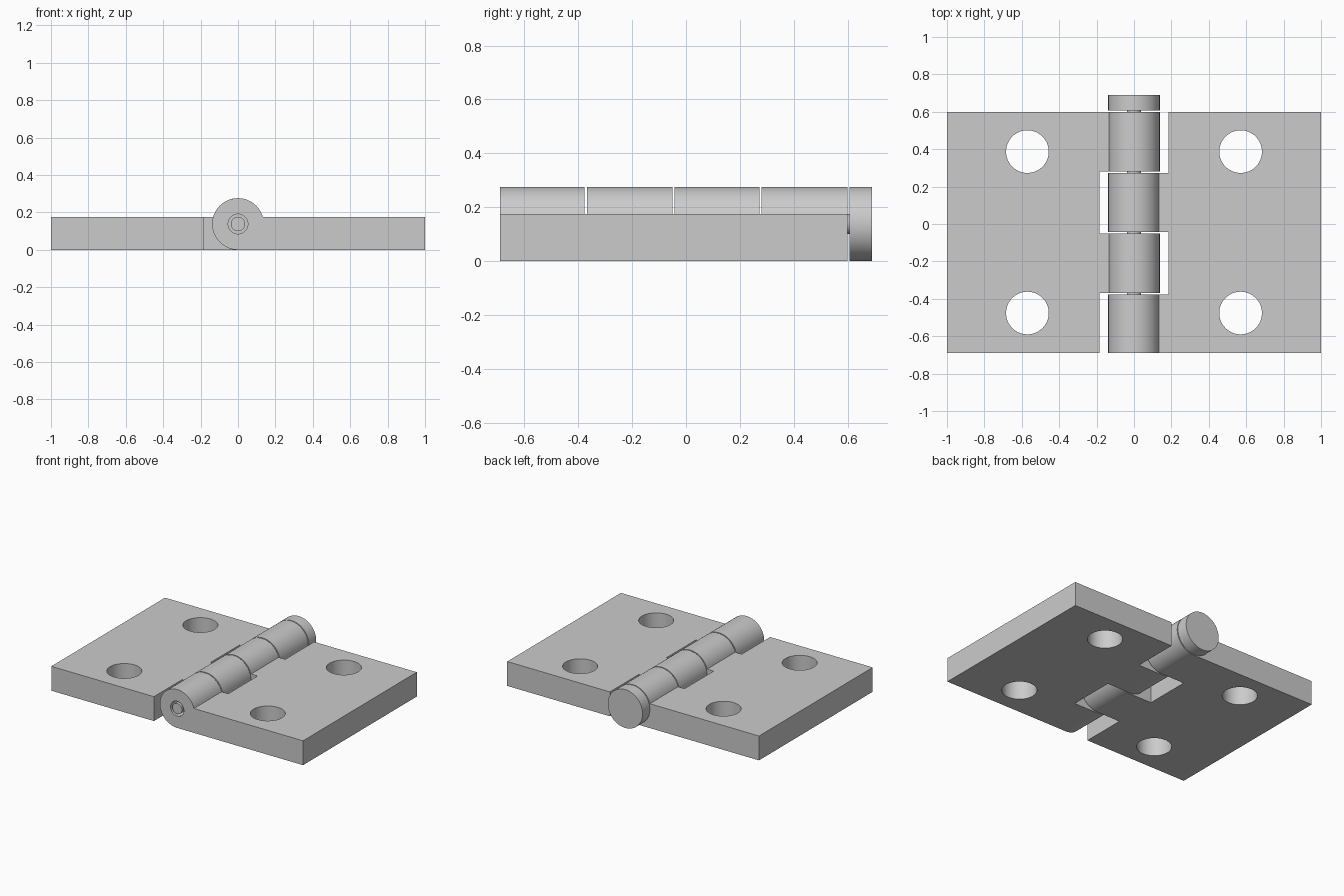
import bpy, bmesh, math
from mathutils import Matrix, Vector

cube = bpy.data.objects.get("Cube")
if cube:
    bpy.data.objects.remove(cube, do_unlink=True)

STEEL = (0.6, 0.6, 0.6, 1.0)
mat = bpy.data.materials.new("grey steel")
mat.use_nodes = True
mat.diffuse_color = STEEL
mat.node_tree.nodes["Principled BSDF"].inputs["Base Color"].default_value = STEEL

FRONT, BACK = -0.69, 0.60      # leaf ends along the pin
THICK, R = 0.175, 0.138        # leaf thickness, knuckle radius
BORE, PIN = 0.053, 0.038
INNER = 0.185                  # inner edge of the leaf between knuckles


def make_object(name, bm):
    bmesh.ops.recalc_face_normals(bm, faces=bm.faces)
    mesh = bpy.data.meshes.new(name)
    bm.to_mesh(mesh)
    bm.free()
    mesh.materials.append(mat)
    obj = bpy.data.objects.new(name, mesh)
    bpy.context.collection.objects.link(obj)
    return obj


def box(name, low, high):
    bm = bmesh.new()
    bmesh.ops.create_cube(bm, size=1)
    low, high = Vector(low), Vector(high)
    for v in bm.verts:
        v.co = (low + high) / 2 + v.co * (high - low)
    return make_object(name, bm)


def cylinder(name, centre, radius, depth, along_y=False):
    bm = bmesh.new()
    turn = Matrix.Rotation(math.pi / 2, 4, 'X') if along_y else Matrix()
    bmesh.ops.create_cone(bm, cap_ends=True, segments=64, radius1=radius,
                          radius2=radius, depth=depth,
                          matrix=Matrix.Translation(centre) @ turn)
    return make_object(name, bm)


def smooth(obj):
    bpy.ops.object.select_all(action='DESELECT')
    obj.select_set(True)
    bpy.context.view_layer.objects.active = obj
    bpy.ops.object.shade_smooth_by_angle(angle=math.radians(30))


def cut(obj, cutters):
    for c in cutters:
        mod = obj.modifiers.new("cut", 'BOOLEAN')
        mod.operation, mod.solver, mod.object = 'DIFFERENCE', 'EXACT', c
    bpy.context.view_layer.update()
    graph = bpy.context.evaluated_depsgraph_get()
    mesh = bpy.data.meshes.new_from_object(obj.evaluated_get(graph))
    obj.modifiers.clear()
    obj.data = mesh
    mesh.materials.clear()
    mesh.materials.append(mat)
    for c in cutters:
        bpy.data.objects.remove(c, do_unlink=True)


def leaf(name, side, notches):
    # Plate and rolled barrel in one profile, extruded along the pin
    start = math.asin((THICK - R) / R)
    end = 1.5 * math.pi
    steps = 48
    profile = [(1, 0), (1, THICK)]
    for i in range(steps + 1):
        a = start + (end - start) * i / steps
        profile.append((R * math.cos(a), R + R * math.sin(a)))
    bm = bmesh.new()
    face = bm.faces.new([bm.verts.new((side * x, FRONT, z)) for x, z in profile])
    ext = bmesh.ops.extrude_face_region(bm, geom=[face])
    moved = [g for g in ext["geom"] if isinstance(g, bmesh.types.BMVert)]
    bmesh.ops.translate(bm, verts=moved, vec=(0, BACK - FRONT, 0))
    obj = make_object(name, bm)

    # Notches that clear the other leaf, pin bore and screw holes
    x1, x2 = sorted((-0.3 * side, INNER * side))
    cutters = [box("notch_cutter", (x1, a, -0.2), (x2, b, 0.5)) for a, b in notches]
    cutters.append(cylinder("bore_cutter", (0, 0, R), BORE, 3, True))
    for y in (-0.476, 0.387):
        cutters.append(cylinder("hole_cutter", (side * 0.57, y, 0), 0.114, 1))
    cut(obj, cutters)
    smooth(obj)


leaf("left_leaf", 1, [(-0.376, -0.042), (0.272, 1)])
leaf("right_leaf", -1, [(-1, -0.368), (-0.05, 0.28)])

# Hinge pin: shaft and head turned from one profile
bm = bmesh.new()
line = [(0, FRONT), (PIN, FRONT), (PIN, 0.607), (R, 0.607), (R, 0.69), (0, 0.69)]
verts = [bm.verts.new((r, y, R)) for r, y in line]
edges = [bm.edges.new(pair) for pair in zip(verts, verts[1:])]
bmesh.ops.spin(bm, geom=verts + edges, cent=(0, 0, R), axis=(0, 1, 0),
               angle=2 * math.pi, steps=64, use_duplicate=False)
bmesh.ops.remove_doubles(bm, verts=bm.verts, dist=0.0005)
smooth(make_object("hinge_pin", bm))
